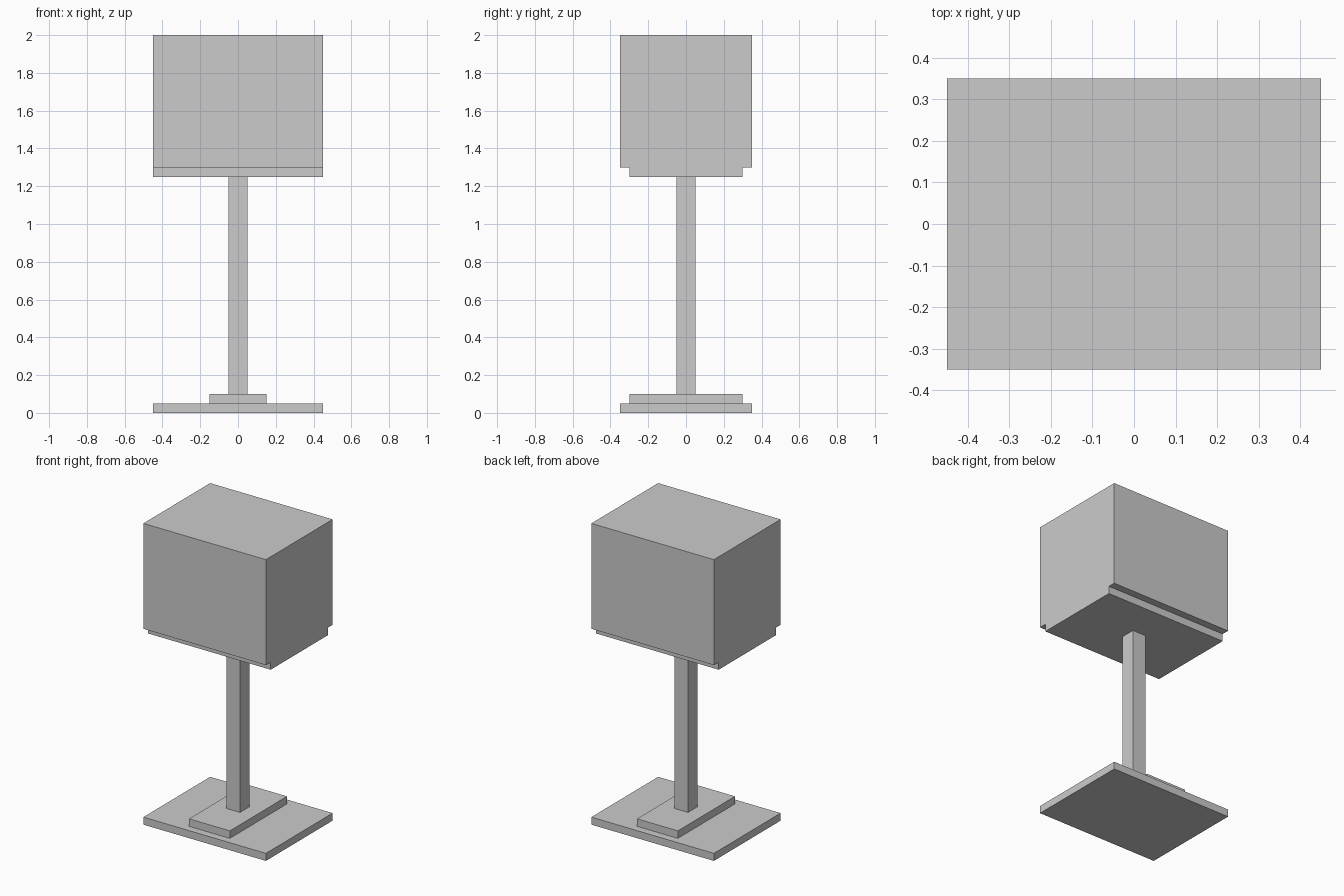
import bpy
import bmesh
from mathutils import Matrix

if "Cube" in bpy.data.objects:
    bpy.data.objects.remove(bpy.data.objects["Cube"])


def box(name, width, depth, z0, z1):
    """Box centred on the z axis, spanning z0 to z1."""
    bm = bmesh.new()
    size = Matrix.Diagonal((width, depth, z1 - z0, 1))
    bmesh.ops.create_cube(bm, size=1, matrix=Matrix.Translation((0, 0, (z0 + z1) / 2)) @ size)
    mesh = bpy.data.meshes.new(name)
    bm.to_mesh(mesh)
    bm.free()
    obj = bpy.data.objects.new(name, mesh)
    bpy.context.collection.objects.link(obj)
    return obj


# Stepped foot
box("base_plate", 0.9, 0.7, 0.0, 0.05)
box("base_step", 0.3, 0.6, 0.05, 0.1)

# Square post
box("post", 0.1, 0.1, 0.1, 1.25)

# Head: recessed underside slab and main block
box("head_support", 0.9, 0.6, 1.25, 1.3)
box("head_block", 0.9, 0.7, 1.3, 2.0)
